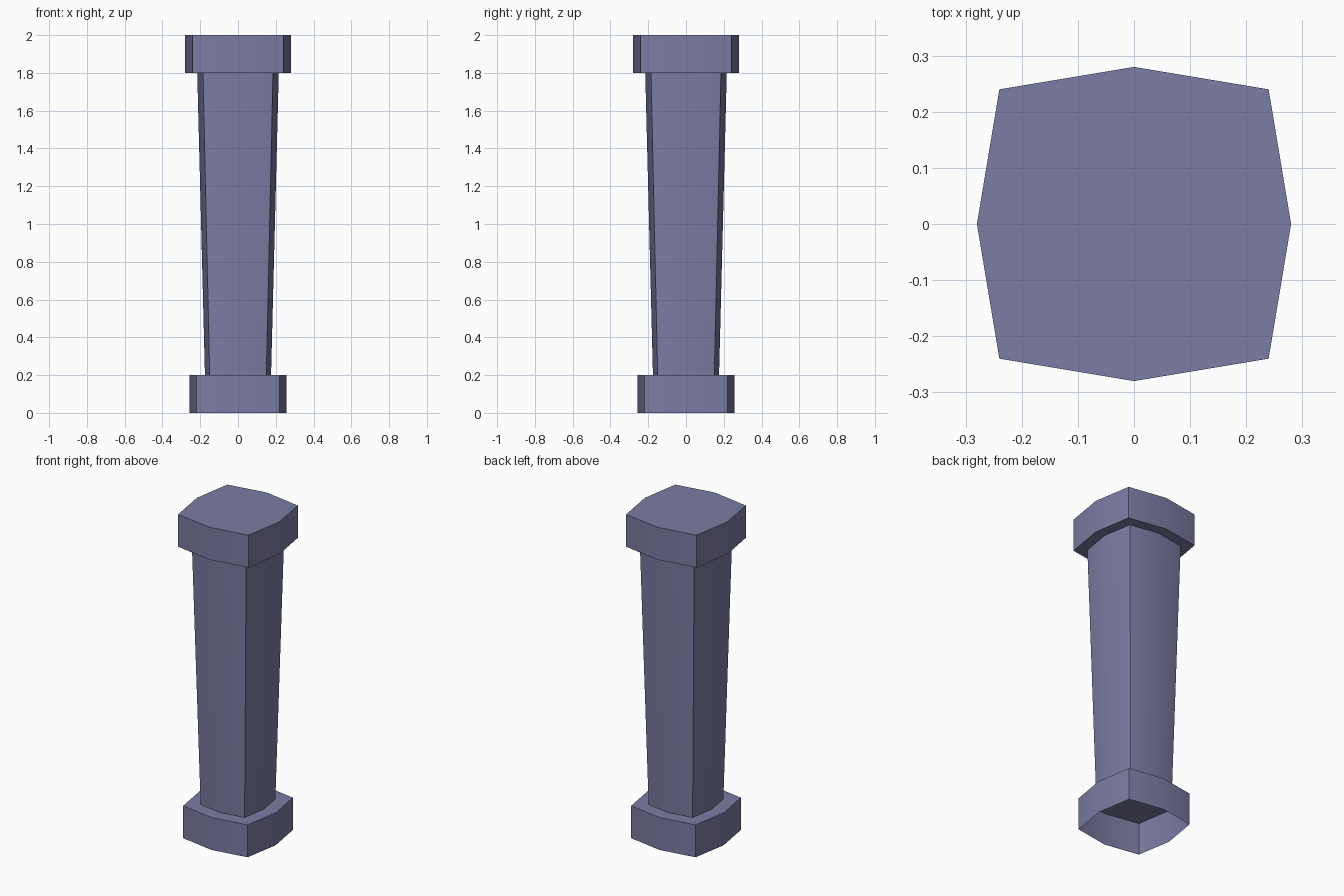
import bpy, bmesh

if "Cube" in bpy.data.objects:
    bpy.data.objects.remove(bpy.data.objects["Cube"])

stone = bpy.data.materials.new("slate_violet_stone")
stone.diffuse_color = (0.2, 0.2, 0.37, 1)
stone.use_nodes = True
stone.node_tree.nodes["Principled BSDF"].inputs["Base Color"].default_value = stone.diffuse_color

BULGE = 7 / 6  # each side's midpoint bows out past the corners


def outline(c):
    m = c * BULGE
    return [(c, c), (0, m), (-c, c), (-m, 0), (-c, -c), (0, -m), (c, -c), (m, 0)]


def block(name, z0, c0, z1, c1, bottom, top):
    """Bowed square prism between two heights, with optional end faces."""
    bm = bmesh.new()
    lo = [bm.verts.new((x, y, z0)) for x, y in outline(c0)]
    hi = [bm.verts.new((x, y, z1)) for x, y in outline(c1)]
    for i in range(8):
        j = (i + 1) % 8
        bm.faces.new((lo[i], lo[j], hi[j], hi[i]))
    if bottom:
        bm.faces.new(lo[::-1])
    if top:
        bm.faces.new(hi)
    mesh = bpy.data.meshes.new(name)
    bm.to_mesh(mesh)
    bm.free()
    mesh.materials.append(stone)
    obj = bpy.data.objects.new(name, mesh)
    bpy.context.collection.objects.link(obj)
    # smooth across the bowed sides, sharp at the corners and rims
    bpy.ops.object.select_all(action='DESELECT')
    obj.select_set(True)
    bpy.context.view_layer.objects.active = obj
    bpy.ops.object.shade_smooth_by_angle(angle=0.52)


# base is hollow and open underneath
block("base", 0, 0.22, 0.2, 0.22, False, True)
# shaft widens upward
block("shaft", 0.2, 0.15, 1.8, 0.185, False, False)
# capital
block("capital", 1.8, 0.24, 2.0, 0.24, True, True)
